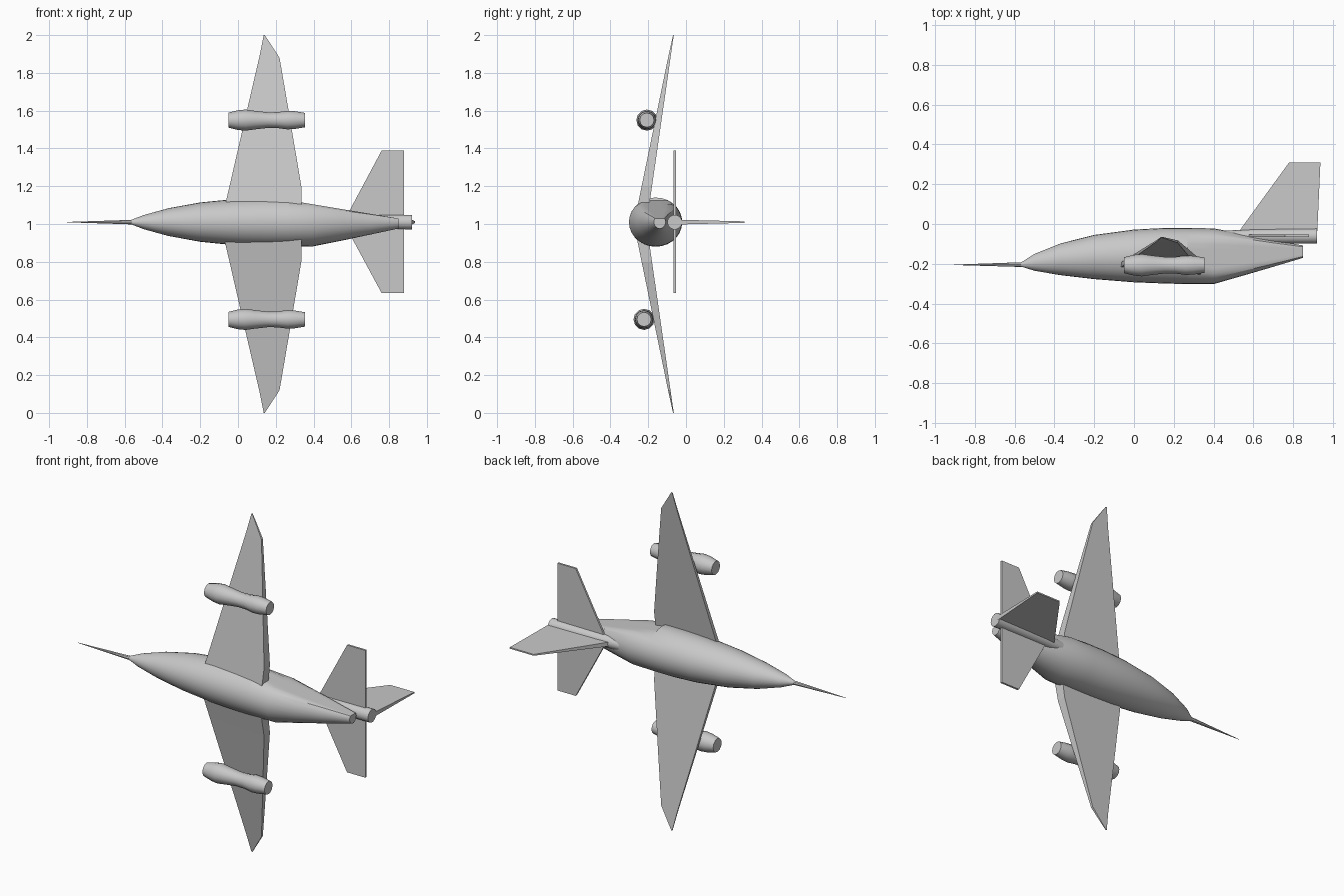
import bpy, bmesh, math

if "Cube" in bpy.data.objects:
    bpy.data.objects.remove(bpy.data.objects["Cube"])

grey = bpy.data.materials.new("light_grey")
grey.diffuse_color = (0.58, 0.58, 0.58, 1)
grey.use_nodes = True
grey.node_tree.nodes["Principled BSDF"].inputs["Base Color"].default_value = grey.diffuse_color
CZ = 1.01  # height of the body axis (the aircraft rests on a wing tip)


def loft(name, rings, smooth=None):
    """Skin a list of equal-length point rings and cap both ends."""
    bm = bmesh.new()
    rows = [[bm.verts.new(p) for p in r] for r in rings]
    n = len(rows[0])
    for a, b in zip(rows, rows[1:]):
        for i in range(n):
            j = (i + 1) % n
            bm.faces.new((a[i], a[j], b[j], b[i]))
    bm.faces.new(rows[0])
    bm.faces.new(rows[-1])
    bmesh.ops.recalc_face_normals(bm, faces=bm.faces)
    me = bpy.data.meshes.new(name)
    bm.to_mesh(me)
    bm.free()
    me.materials.append(grey)
    ob = bpy.data.objects.new(name, me)
    bpy.context.collection.objects.link(ob)
    if smooth:
        bpy.ops.object.select_all(action='DESELECT')
        ob.select_set(True)
        bpy.context.view_layer.objects.active = ob
        bpy.ops.object.shade_smooth_by_angle(angle=math.radians(smooth))
    return ob


def ring(x, y, z, ry, rz, n):
    return [(x, y + ry * math.cos(t), z + rz * math.sin(t))
            for t in (2 * math.pi * i / n for i in range(n))]


def tube(name, stations, z, n, smooth=None):
    """Round body along x from (x, y, radius) stations."""
    return loft(name, [ring(x, y, z, r, r, n) for x, y, r in stations], smooth)


# Fuselage: x, top y, bottom y, half width
body = [(-0.57, -0.195, -0.213, 0.010), (-0.50, -0.150, -0.235, 0.037),
        (-0.37, -0.098, -0.257, 0.073), (-0.20, -0.055, -0.277, 0.104),
        (0.0, -0.028, -0.293, 0.124), (0.15, -0.020, -0.299, 0.130),
        (0.268, -0.020, -0.302, 0.130), (0.27, -0.020, -0.302, 0.130),
        (0.40, -0.022, -0.302, 0.128), (0.55, -0.050, -0.259, 0.098),
        (0.70, -0.080, -0.215, 0.066), (0.85, -0.108, -0.170, 0.034)]
rings = []
for x, top, bot, hw in body:
    pts = ring(x, (top + bot) / 2, CZ, (top - bot) / 2, hw, 28)
    if x >= 0.27:  # flat cut on the upper flank
        lim = 1.125 - (x - 0.27) * 0.165
        pts = [(a, b, min(c, lim)) for a, b, c in pts]
    rings.append(pts)
loft("fuselage", rings, 25)

# Nose probe and tail pipe
tube("nose_probe", [(-0.905, -0.205, 0.001), (-0.56, -0.204, 0.012)], CZ, 8, 30)
tube("tail_pipe", [(0.42, -0.068, 0.032), (0.60, -0.062, 0.037),
                   (0.92, -0.060, 0.039)], CZ, 14, 30)

# Wings: span, leading x, trailing x, leading and trailing thickness
wing = [(0.05, -0.08, 0.335, 0.025, 0.064), (0.20, -0.045, 0.335, 0.022, 0.055),
        (0.57, 0.040, 0.273, 0.014, 0.032), (0.88, 0.112, 0.220, 0.008, 0.013),
        (1.0, 0.136, 0.142, 0.004, 0.004)]
for side, s in (("upper", 1), ("lower", -1)):
    rings = []
    for d, xl, xt, tl, tt in wing:
        y, z = -0.19 + 0.144 * (d - 0.13), 1 + s * d
        rings.append([(xl, y, z), (xt, y, z), (xt, y - tt, z), (xl, y - tl, z)])
    loft(side + "_wing", rings)

# Engine pods under the wings
pod = [(-0.05, 0.040), (0.0, 0.052), (0.04, 0.056), (0.09, 0.049), (0.16, 0.041),
       (0.21, 0.042), (0.26, 0.049), (0.30, 0.047), (0.355, 0.038)]
for side, y, z in (("upper", -0.207, 1.55), ("lower", -0.222, 0.495)):
    tube(side + "_engine", [(x, y, r) for x, r in pod], z, 12, 30)

# Tailplane
plan = [(0.56, 1.012), (0.59, 1.07), (0.76, 1.388), (0.88, 1.388),
        (0.88, 0.635), (0.76, 0.635), (0.59, 0.95)]
loft("tailplane", [[(x, y, z) for x, z in plan] for y in (-0.066, -0.054)])

# Fin, thicker at its base
loft("fin", [[(x0, y, CZ - t), (x1, y, CZ - t), (x1, y, CZ + t), (x0, y, CZ + t)]
             for x0, x1, y, t in ((0.50, 0.918, -0.08, 0.013),
                                  (0.54, 0.922, -0.02, 0.012),
                                  (0.78, 0.937, 0.31, 0.004))])
